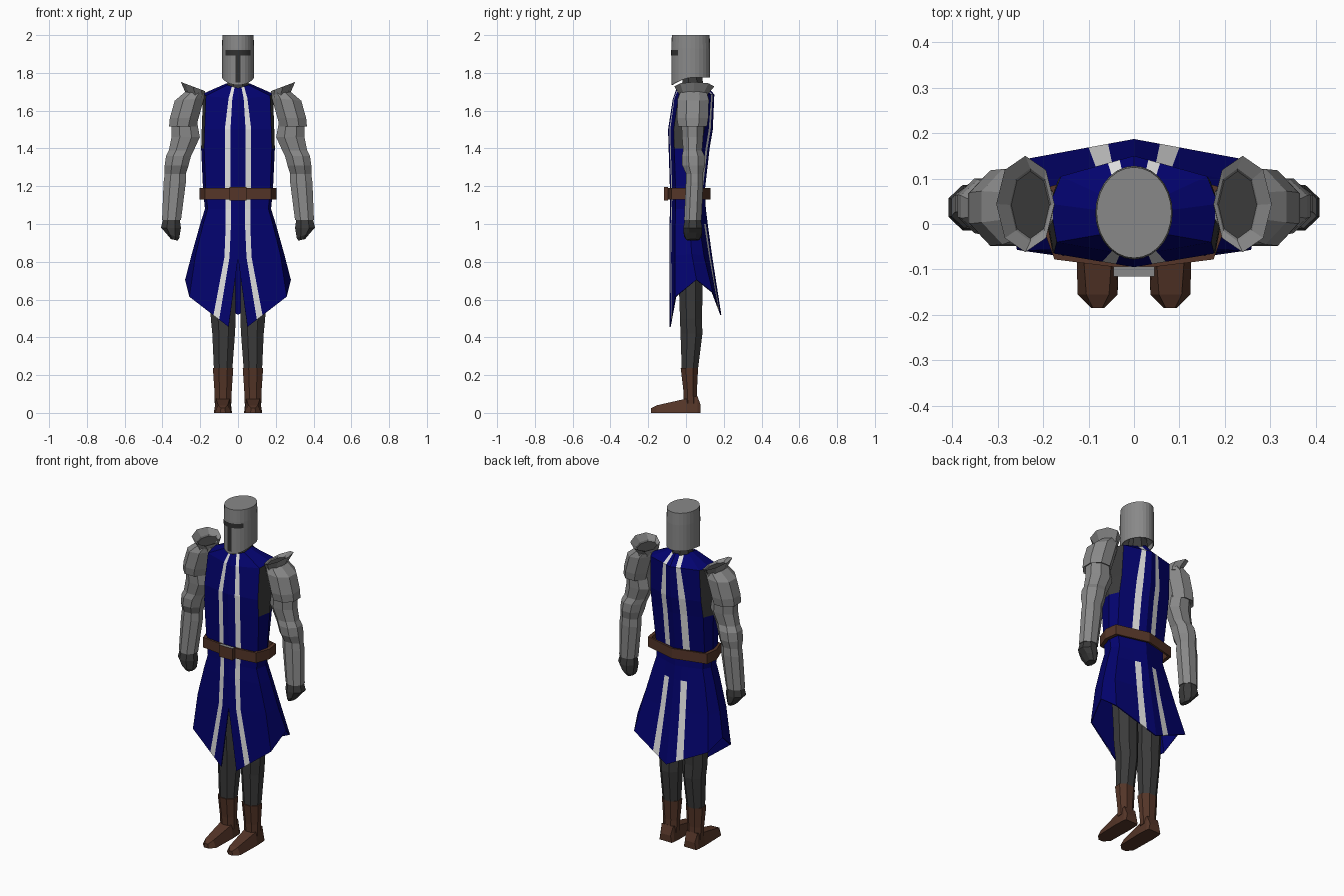
import bpy, bmesh, math

if "Cube" in bpy.data.objects:
    bpy.data.objects.remove(bpy.data.objects["Cube"])

def mat(name, c):
    m = bpy.data.materials.new(name)
    m.diffuse_color = (*c, 1)
    m.use_nodes = True
    m.node_tree.nodes["Principled BSDF"].inputs["Base Color"].default_value = m.diffuse_color
    return m

STEEL = mat("steel", (.25, .25, .25))
DARK = mat("dark_cloth", (.043, .043, .043))
SLIT = mat("visor_black", (.03, .03, .03))
BLUE = mat("blue_cloth", (.0008, .0008, .155))
WHITE = mat("white_stripe", (.75, .75, .75))
LEATHER = mat("brown_leather", (.09, .036, .021))

def finish(name, bm, mats, mirror=False, fix=True):
    if fix:
        bmesh.ops.recalc_face_normals(bm, faces=bm.faces[:])
    me = bpy.data.meshes.new(name)
    bm.to_mesh(me)
    bm.free()
    ob = bpy.data.objects.new(name, me)
    bpy.context.collection.objects.link(ob)
    for m in mats:
        me.materials.append(m)
    if mirror:
        md = ob.modifiers.new("mirror", 'MIRROR')
        md.merge_threshold = .0005
    return ob

def skin(bm, rows, closed=True, caps=True):
    """Join rows of points with quads; returns {(row, col): face} and caps."""
    vs = [[bm.verts.new(p) for p in r] for r in rows]
    n = len(rows[0])
    faces = {}
    for i in range(len(rows) - 1):
        for j in range(n if closed else n - 1):
            k = (j + 1) % n
            faces[i, j] = bm.faces.new((vs[i][j], vs[i][k], vs[i+1][k], vs[i+1][j]))
    ends = [bm.faces.new(vs[0][::-1]), bm.faces.new(vs[-1])] if caps else []
    return faces, ends

def loft(name, rings, m, n=8, mirror=True, end_mat=None, flat=True):
    """Rings are (cx, cy, z, rx, ry, tilt); flat turns a side, not a corner, outward."""
    bm = bmesh.new()
    off, g = (.5, 1 / math.cos(math.pi / n)) if flat else (0, 1)
    rows = []
    for cx, cy, z, rx, ry, t in rings:
        ang = [2 * math.pi * (k + off) / n for k in range(n)]
        rows.append([(cx + g*rx*math.cos(a), cy + g*ry*math.sin(a), z + t*math.cos(a)) for a in ang])
    _, ends = skin(bm, rows)
    if end_mat:
        ends[1].material_index = 1
    return finish(name, bm, [m] + ([end_mat] if end_mat else []), mirror)

def mix(a, b, t):
    return a + (b - a) * t

# Surcoat: half of it, mirrored. Rows: z front, side, back; y front, back; width; stripe edges
ROWS = [
    (1.72, 1.745, 1.745, -.05, .10, .06, .018, .032),
    (1.66, 1.69, 1.685, -.07, .15, .185, .03, .05),
    (1.50, 1.50, 1.50, -.095, .142, .192, .04, .07),
    (1.40, 1.40, 1.40, -.092, .125, .195, .04, .07),
    (1.18, 1.18, 1.18, -.085, .10, .185, .04, .07),
    (1.08, 1.08, 1.08, -.085, .105, .175, .037, .065),
    (1.00, 1.00, 1.00, -.087, .115, .20, .037, .065),
    (.82, .84, .82, -.088, .14, .245, .045, .072),
    (.455, .705, .52, -.087, .187, .28, .10, .13)]
rows = []
for i, (zf, zs, zb, yf, yb, w, s0, s1) in enumerate(ROWS):
    hem = i == len(ROWS) - 1
    x0 = .05 if hem else 0                     # front slit opens at the hem
    fc = (.92 * w, yf + .03, mix(zf, zs, .64))
    bc = (.87 * w, yb - .045, mix(zb, zs, .64))
    f = lambda x: tuple(mix(a, b, (x - x0) / (fc[0] - x0)) for a, b in zip((x0, yf, zf), fc))
    b = lambda x: tuple(mix(p, q, x / bc[0]) for p, q in zip((0, yb, zb), bc))
    side = (w, mix(yf, yb, .52), zs)
    k0, k1 = (.57, .77) if hem else (1.05, 1.15)   # rear stripes spread less at the hem
    rows.append([f(x0), f(s0), f(s1), fc, side, bc, b(s1 * k1), b(s0 * k0), b(0)])
bm = bmesh.new()
faces, _ = skin(bm, rows, closed=False, caps=False)
for (i, j), fa in faces.items():
    if j == 1 or (j == 6 and i not in (4, 5)):
        fa.material_index = 1
    if j in (3, 4) and i in (1, 2):            # dark armhole
        fa.material_index = 2
bmesh.ops.reverse_faces(bm, faces=bm.faces[:])
coat = finish("surcoat", bm, [BLUE, WHITE, DARK, BLUE, BLUE, BLUE], True, fix=False)
lining = coat.modifiers.new("lining", 'SOLIDIFY')   # plain blue inside
lining.thickness = .006
lining.offset = -1
lining.material_offset = 3

# Belt: thick band round the waist
half = [(0, -.10), (.175, -.078), (.205, .005), (.195, .08), (0, .13)]
loop = half + [(-x, y) for x, y in half[-2:0:-1]]
bm = bmesh.new()
band = [(.9, 1.13), (1, 1.13), (1, 1.19), (.9, 1.19)]
skin(bm, [[(x * s, mix(.015, y, s), z) for x, y in loop] for s, z in band + band[:1]], caps=False)
bmesh.ops.remove_doubles(bm, verts=bm.verts[:], dist=1e-5)
finish("belt", bm, [LEATHER])

# Buckle: box with a steel upper edge
bm = bmesh.new()
bmesh.ops.create_cube(bm, size=1)
for v in bm.verts:
    v.co = (v.co.x * .09, v.co.y * .022 - .105, v.co.z * .07 + 1.16)
bm.normal_update()
for fa in bm.faces:
    fa.material_index = int(fa.normal.z > .5)
finish("buckle", bm, [LEATHER, STEEL])

# Helmet: oval tube whose lower rim dips to a point in front
N = 28
def oval(a, z, grow=0, r=1):
    return ((.085 + grow) * r * math.sin(a), .025 - (.103 + grow) * r * math.cos(a), z)
ring = [2 * math.pi * k / N for k in range(N)]
rim = lambda a: 1.775 - .04 * max(0, math.cos(a)) ** 1.5
bm = bmesh.new()
skin(bm, [[oval(a, 1.80, r=.9) for a in ring], [oval(a, rim(a), r=.95) for a in ring],
          [oval(a, rim(a)) for a in ring], [oval(a, 1.93) for a in ring],
          [oval(a, 2.0, r=.97) for a in ring]])
finish("helmet", bm, [STEEL])

# Visor slits: thin curved plates forming a T
for name, amax, z0, z1 in (("visor_slit", 50, 1.893, 1.92), ("visor_stem", 9, 1.75, 1.893)):
    bm = bmesh.new()
    angs = [math.radians(amax) * (k / 12 - 1) for k in range(25)]
    skin(bm, [[oval(a, z, .002) for a in angs] for z in (z0, z1)], closed=False, caps=False)
    for fa in bm.faces:
        fa.normal_update()
        if fa.normal.y > 0:
            fa.normal_flip()
    finish(name, bm, [SLIT], fix=False)

# Neck
loft("neck", [(0, .035, 1.66, .06, .06, 0), (0, .035, 1.74, .056, .056, 0),
              (0, .035, 1.81, .046, .046, 0)], DARK, mirror=False)

# Shoulder plate and its flared collar
loft("shoulder_plate", [
    (.285, .035, 1.525, .06, .065, 0), (.293, .035, 1.515, .072, .076, 0),
    (.285, .035, 1.56, .076, .083, 0), (.257, .038, 1.66, .078, .083, -.008),
    (.228, .04, 1.695, .05, .07, .006)], STEEL)
loft("shoulder_collar", [
    (.228, .04, 1.67, .05, .075, 0), (.227, .04, 1.69, .052, .078, .008),
    (.239, .044, 1.728, .064, .106, .024), (.228, .042, 1.71, .045, .08, .008),
    (.228, .042, 1.702, .042, .074, .006)], STEEL, end_mat=DARK, flat=False)

# Plated arm and glove
loft("arm", [
    (.285, .035, 1.56, .065, .06, 0), (.277, .035, 1.46, .075, .056, 0),
    (.30, .035, 1.39, .066, .05, 0), (.315, .038, 1.36, .066, .06, 0),
    (.325, .04, 1.31, .063, .06, 0), (.332, .045, 1.265, .056, .044, 0),
    (.335, .045, 1.22, .059, .046, 0), (.352, .036, 1.02, .05, .046, 0)], STEEL)
loft("glove", [
    (.352, .036, 1.035, .042, .04, 0), (.355, .036, .98, .053, .05, 0),
    (.347, .036, .94, .036, .047, .015), (.337, .036, .916, .018, .034, .004)], DARK)

# Trouser leg and boot shaft
loft("leg", [
    (.09, .015, .92, .07, .06, 0), (.083, .022, .75, .068, .064, 0),
    (.08, .026, .60, .067, .061, 0), (.078, .026, .50, .066, .058, 0),
    (.076, .029, .42, .060, .058, 0), (.079, .02, .22, .048, .042, 0)], DARK)
loft("boot_shaft", [
    (.079, .018, .237, .054, .046, 0), (.079, .022, .12, .046, .036, 0),
    (.079, .025, .05, .044, .036, 0)], LEATHER)

# Foot: sections along y with (y, lower half width, upper half width, height)
bm = bmesh.new()
skin(bm, [[(.08 - b, y, 0), (.08 + b, y, 0), (.08 + t, y, h), (.08 - t, y, h)]
          for y, b, t, h in ((.078, .04, .032, .04), (.06, .045, .038, .09), (0, .048, .036, .075),
                             (-.155, .044, .025, .04), (-.185, .014, .01, .025))])
finish("foot", bm, [LEATHER], True)
